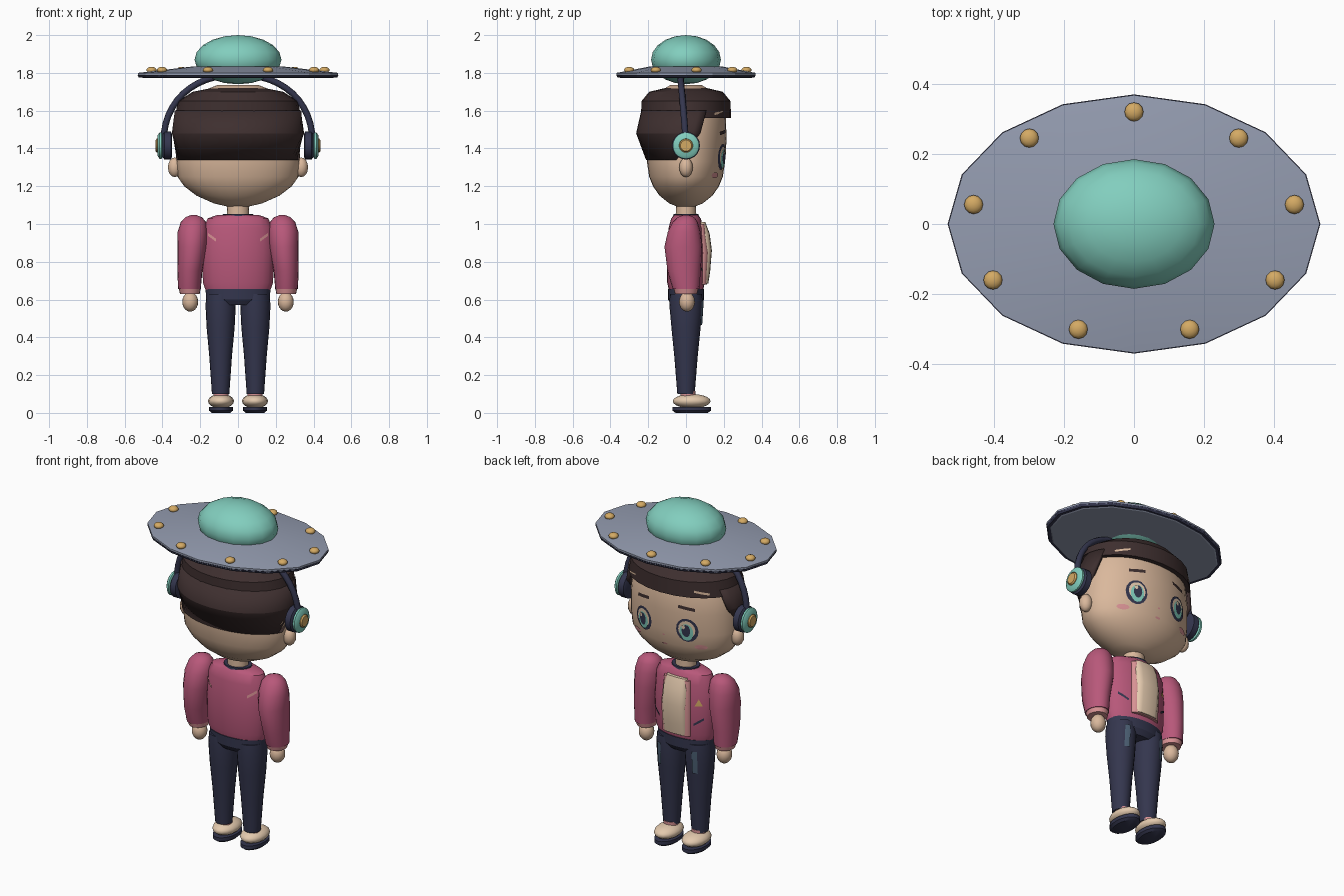
import bpy, bmesh
from math import sin, cos, pi, sqrt, radians, copysign
from mathutils import Matrix

cube = bpy.data.objects.get("Cube")
if cube:
    bpy.data.objects.remove(cube)


def material(name, *rgb):
    lin = [((c / 255 + 0.055) / 1.055) ** 2.4 for c in rgb] + [1]
    m = bpy.data.materials.new(name)
    m.use_nodes = True
    m.diffuse_color = lin
    m.node_tree.nodes["Principled BSDF"].inputs["Base Color"].default_value = lin
    return m


skin = material("skin", 218, 184, 156)
cream = material("cream", 228, 202, 174)
pink = material("jacket pink", 184, 88, 122)
blush = material("light pink", 216, 146, 148)
teal = material("teal", 130, 206, 190)
grey = material("saucer grey", 148, 156, 176)
gold = material("gold", 212, 170, 100)
navy = material("navy", 52, 54, 78)
brown = material("hair brown", 62, 47, 47)
steel = material("steel blue", 76, 96, 116)


def finish(name, mat, bm, angle=40):
    me = bpy.data.meshes.new(name)
    bm.to_mesh(me)
    bm.free()
    ob = bpy.data.objects.new(name, me)
    bpy.context.collection.objects.link(ob)
    me.materials.append(mat)
    if angle:
        bpy.ops.object.select_all(action='DESELECT')
        ob.select_set(True)
        bpy.context.view_layer.objects.active = ob
        bpy.ops.object.shade_smooth_by_angle(angle=radians(angle))
    return ob


def loft(name, mat, rings, n=20, power=1, angle=40):
    """Closed stack of elliptical rings (z, rx, ry, cx, cy)."""
    bm = bmesh.new()
    loops = []
    for z, rx, ry, *c in rings:
        cx, cy = (c + [0, 0])[:2]
        loop = []
        for i in range(n):
            t = 2 * pi * i / n
            u, v = (copysign(abs(f) ** power, f) for f in (cos(t), sin(t)))
            loop.append(bm.verts.new((cx + rx * u, cy + ry * v, z)))
        loops.append(loop)
    for a, b in zip(loops, loops[1:]):
        for i in range(n):
            j = (i + 1) % n
            bm.faces.new((a[i], a[j], b[j], b[i]))
    bm.faces.new(loops[0][::-1])
    bm.faces.new(loops[-1])
    bmesh.ops.recalc_face_normals(bm, faces=bm.faces)
    return finish(name, mat, bm, angle)


def ball(name, mat, loc, size, seg=16):
    bm = bmesh.new()
    bmesh.ops.create_uvsphere(bm, u_segments=seg, v_segments=seg // 2 + 2, radius=1,
                              matrix=Matrix.LocRotScale(loc, None, size))
    return finish(name, mat, bm, 60)


def depth(rings, x, z):
    """Front surface y of a loft at (x, z)."""
    for a, b in zip(rings, rings[1:]):
        if a[0] <= z <= b[0]:
            f = (z - a[0]) / (b[0] - a[0])
            rx, ry = (a[k] + f * (b[k] - a[k]) for k in (1, 2))
            return ry * sqrt(max(0, 1 - (x / rx) ** 2))
    return 0


def decal(name, mat, rings, cx, cz, pts, lift=0.004, side=1, ox=0):
    """Thin painted patch that follows a loft's surface."""
    bm = bmesh.new()

    def vert(x, z):
        return bm.verts.new((x + ox, side * (depth(rings, x, z) + lift), z))
    mid = vert(cx, cz)
    rim = [vert(cx + x, cz + z) for x, z in pts]
    for a, b in zip(rim, rim[1:] + rim[:1]):
        f = bm.faces.new((mid, a, b))
        f.normal_update()
        if f.normal.y * side < 0:
            f.normal_flip()
    return finish(name, mat, bm)


def oval(rx, rz, n=16):
    return [(rx * cos(2 * pi * i / n), rz * sin(2 * pi * i / n)) for i in range(n)]


def bar(w, h, slant=0):
    return [(-w, -h - slant), (0, -h), (w, -h + slant), (w, h + slant), (0, h), (-w, h - slant)]


# Saucer hat with dome and studs
loft("saucer_rim", navy, [(1.775, .525, .363), (1.79, .532, .37)], 16, angle=0)
loft("saucer", grey, [(1.772, .5, .345), (1.785, .53, .368), (1.8, .53, .368), (1.835, .23, .185)], 16, angle=20)
ball("dome", teal, (0, 0, 1.87), (.23, .185, .13), 16)
for i in range(9):
    a = radians(90 + 40 * i)
    ball("stud", gold, (.465 * cos(a), .32 * sin(a), 1.815), (.027, .027, .017), 12)

# Head and ears
HEAD = [(1.093, .06, .05), (1.11, .13, .09), (1.15, .22, .14), (1.2, .285, .175), (1.25, .32, .195),
        (1.33, .328, .207), (1.45, .325, .215), (1.58, .31, .21), (1.68, .25, .17), (1.735, .11, .085)]
loft("head", skin, HEAD, 32)
loft("neck", skin, [(1.02, .06, .055), (1.12, .058, .053)], 16)

# Hair: full cap plus a back piece whose front edge sweeps down behind the ears
CAP = [(1.56, .335, .238), (1.65, .318, .236), (1.7, .24, .195), (1.722, .13, .1)]
loft("hair_cap", brown, CAP, 24, angle=25)
bm = bmesh.new()
rows = []
for z, rx, ry, sweep in ((1.34, .334, .212, -14), (1.48, .35, .264, 17), (1.6, .335, .237, 27)):
    e = radians(sweep)
    angles = [pi - e + (pi + 2 * e) * i / 24 for i in range(25)]
    rows.append([bm.verts.new((rx * cos(t), ry * sin(t), z)) for t in angles])
for a, b in zip(rows, rows[1:]):
    for i in range(24):
        bm.faces.new((a[i], a[i + 1], b[i + 1], b[i]))
back = finish("hair_back", brown, bm, 20)
back.modifiers.new("thickness", 'SOLIDIFY').thickness = .02

# Face and headphones, mirrored
decal("nose", blush, HEAD, 0, 1.3, oval(.008, .005, 8))
decal("mouth", blush, HEAD, 0, 1.245, oval(.018, .006, 8))
for s in (1, -1):
    x = .14 * s
    ball("ear", skin, (.335 * s, 0, 1.3), (.036, .036, .052), 12)
    decal("eye_outline", navy, HEAD, x, 1.355, oval(.06, .07))
    decal("eye_light", cream, HEAD, x, 1.36, oval(.046, .052), .007)
    decal("iris", teal, HEAD, x, 1.345, oval(.037, .05), .01)
    decal("pupil", navy, HEAD, x, 1.355, oval(.023, .036), .013)
    decal("eye_glint", cream, HEAD, x + .012, 1.378, oval(.01, .013, 8), .016)
    decal("brow", brown, HEAD, x, 1.485, bar(.045, .009, -.006 * s))
    decal("cheek", blush, HEAD, .205 * s, 1.258, oval(.032, .015))
    decal("hair_clip", skin, CAP, .225 * s, 1.59, bar(.035, .006, -.008 * s))
    for name, mat, r, h0, h1 in (("ear_pad", navy, .074, .35, .4), ("ear_cup", teal, .07, .398, .425),
                                 ("cup_button", gold, .037, .425, .437)):
        ob = loft(name, mat, [(h0, r * .85, r * .85), (h0 + .006, r, r), (h1 - .01, r, r), (h1, r * .8, r * .8)])
        ob.rotation_euler = (0, s * pi / 2, 0)
        ob.location.z = 1.415
cu = bpy.data.curves.new("headband", 'CURVE')
cu.dimensions = '3D'
cu.bevel_depth = .017
cu.bevel_resolution = 2
sp = cu.splines.new('POLY')
sp.points.add(24)
for i, p in enumerate(sp.points):
    t = pi * i / 24
    p.co = (.395 * copysign(abs(cos(t)) ** .9, cos(t)), -.03 * sin(t), 1.42 + .37 * sin(t) ** .9, 1)
cu.materials.append(navy)
bpy.context.collection.objects.link(bpy.data.objects.new("headband", cu))

# Jacket, shirt front and collar
TORSO = [(.64, .168, .088), (.69, .186, .1), (.85, .19, .102), (.98, .182, .092), (1.03, .16, .078), (1.048, .11, .062)]
loft("jacket", pink, TORSO, 24)
loft("collar", navy, [(1.03, .085, .07), (1.054, .08, .066)], 16)
loft("lapels", blush, [(.68, .092, .05, 0, .06), (.85, .095, .062, 0, .06), (1.0, .085, .04, 0, .06)], 20, .5)
loft("shirt", cream, [(.685, .075, .058, 0, .06), (.75, .078, .068, 0, .06), (.86, .08, .077, 0, .06),
                      (.95, .076, .065, 0, .06), (1.01, .065, .042, 0, .06)], 20, .5)
decal("badge", gold, TORSO, -.135, .88, [(-.02, -.018), (.02, -.018), (0, .022)], .006)

# Hips
loft("hips", navy, [(.57, .13, .075), (.6, .168, .095), (.655, .172, .096)], 24, angle=30)

LEG = [(.1, .046, .046), (.3, .06, .062), (.45, .074, .077), (.57, .08, .088), (.63, .075, .085)]
for s in (1, -1):
    decal("jacket_pocket", navy, TORSO, .135 * s, .77, bar(.025, .007, .018 * s), .006)
    decal("back_stripe", blush, TORSO, .138 * s, .93, bar(.022, .008, .016 * s), .006, -1)
    # Arms
    loft("sleeve", pink, [(z, rx, ry, cx * s, cy) for z, rx, ry, cx, cy in (
        (.655, .06, .07, .257, 0), (.75, .066, .088, .255, -.01), (.88, .078, .1, .243, -.014),
        (.96, .079, .086, .24, -.01), (1.01, .067, .066, .236, -.004), (1.035, .045, .045, .235, 0),
        (1.047, .015, .015, .235, 0))])
    loft("cuff", blush, [(.63, .052, .058, .255 * s), (.66, .058, .066, .256 * s)])
    ball("hand", skin, (.253 * s, .005, .588), (.042, .042, .052))
    # Legs and shoes
    cx = .09 * s
    loft("trouser_leg", navy, [(z, rx, ry, cx + .002 * s) for z, rx, ry in LEG])
    decal("trouser_pocket", steel, LEG, .025 * s, .53, bar(.014, .065), .008, 1, cx)
    loft("sock", blush, [(.07, .04, .04, cx, .01), (.115, .04, .04, cx, .01)], 16)
    ball("shoe", cream, (cx, .03, .062), (.069, .1, .038))
    loft("sole", navy, [(0, .05, .085, cx, .03), (.012, .063, .102, cx, .03), (.032, .063, .102, cx, .03)])
